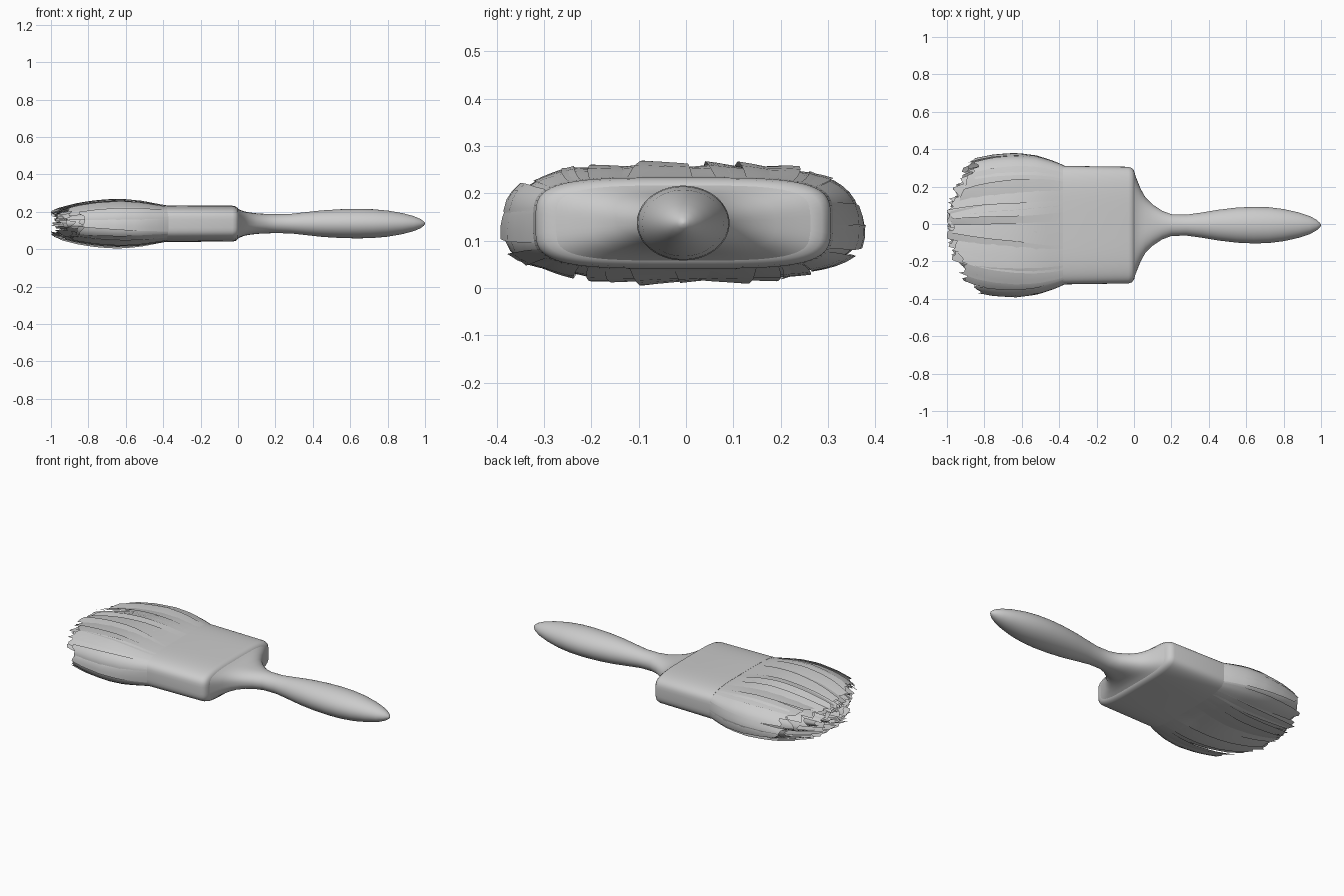
import bpy, bmesh, math, random

random.seed(4)
cube = bpy.data.objects.get("Cube")
if cube:
    bpy.data.objects.remove(cube, do_unlink=True)

CY, CZ = -0.006, 0.137

grey = bpy.data.materials.new("plain grey")
grey.use_nodes = True
colour = (0.6, 0.6, 0.6, 1)
grey.diffuse_color = colour
grey.node_tree.nodes["Principled BSDF"].inputs["Base Color"].default_value = colour


def oval(theta, w, h, n):
    """Point on a superellipse in the y-z plane."""
    c, s = math.cos(theta), math.sin(theta)
    return (math.copysign(abs(c) ** (2 / n), c) * w,
            math.copysign(abs(s) ** (2 / n), s) * h)


def finish(bm, name, angle):
    mesh = bpy.data.meshes.new(name)
    bm.to_mesh(mesh)
    bm.free()
    mesh.materials.append(grey)
    obj = bpy.data.objects.new(name, mesh)
    bpy.context.collection.objects.link(obj)
    bpy.ops.object.select_all(action="DESELECT")
    obj.select_set(True)
    bpy.context.view_layer.objects.active = obj
    bpy.ops.object.shade_smooth_by_angle(angle=math.radians(angle))
    return obj


def loft(name, sections, sides=64):
    """Skin a row of superellipse sections (x, half width, half height, power)."""
    bm = bmesh.new()
    rings = []
    for x, w, h, n in sections:
        pts = [oval(math.tau * (i + 0.5) / sides, w, h, n) for i in range(sides)]
        rings.append([bm.verts.new((x, CY + y, CZ + z)) for y, z in pts])
    for a, b in zip(rings, rings[1:]):
        for i in range(sides):
            j = (i + 1) % sides
            bm.faces.new((a[i], a[j], b[j], b[i]))
    bm.faces.new(rings[0])
    bm.faces.new(rings[-1])
    bmesh.ops.recalc_face_normals(bm, faces=bm.faces)
    return finish(bm, name, 40)


# Ferrule with a rounded shoulder
loft("ferrule", [(-0.38, 0.317, 0.098, 4), (-0.03, 0.312, 0.096, 4),
                 (-0.012, 0.306, 0.092, 4), (0, 0.293, 0.082, 4),
                 (0.006, 0.27, 0.07, 3.6)])

# Handle flaring out of the ferrule, then swelling to a grip
loft("handle", [(0, 0.285, 0.08, 3.8), (0.015, 0.245, 0.072, 3.4), (0.035, 0.195, 0.065, 3),
                (0.06, 0.15, 0.06, 2.6), (0.1, 0.11, 0.055, 2.3), (0.15, 0.077, 0.052, 2.1),
                (0.2, 0.058, 0.051, 2), (0.28, 0.056, 0.052, 2), (0.36, 0.067, 0.061, 2),
                (0.45, 0.082, 0.071, 2), (0.55, 0.094, 0.077, 2), (0.64, 0.098, 0.079, 2),
                (0.72, 0.096, 0.077, 2), (0.8, 0.086, 0.07, 2), (0.88, 0.068, 0.056, 2),
                (0.94, 0.048, 0.04, 2), (0.975, 0.029, 0.025, 2), (0.993, 0.013, 0.012, 2),
                (1.0, 0.003, 0.003, 2)])

# Bristle bulge: x, half width, half height, power
BULGE = [(-0.36, 0.312, 0.094, 4), (-0.42, 0.34, 0.103, 3.5), (-0.52, 0.372, 0.12, 3),
         (-0.63, 0.386, 0.127, 2.7), (-0.75, 0.378, 0.12, 2.6), (-0.85, 0.358, 0.105, 2.5),
         (-0.93, 0.325, 0.085, 2.4), (-1.0, 0.29, 0.065, 2.3)]


def bulge(x):
    for a, b in zip(BULGE, BULGE[1:]):
        if x >= b[0]:
            t = (a[0] - x) / (a[0] - b[0])
            return [p + (q - p) * t for p, q in zip(a[1:], b[1:])]
    return BULGE[-1][1:]


# Angles spaced evenly by arc length, so tufts have similar widths
STEPS = 1440
lengths = [0.0]
for i in range(STEPS):
    p, q = (oval(math.tau * k / STEPS, 0.386, 0.127, 2.7) for k in (i, i + 1))
    lengths.append(lengths[-1] + math.dist(p, q))


def even_angle(u):
    target = (u % 1) * lengths[-1]
    lo, hi = 0, STEPS
    while hi - lo > 1:
        mid = (lo + hi) // 2
        lo, hi = (mid, hi) if lengths[mid] <= target else (lo, mid)
    span = max(lengths[hi] - lengths[lo], 1e-9)
    return math.tau * (lo + (target - lengths[lo]) / span) / STEPS


def tuft(bm, u, width, scale, tilt, lift):
    """One thin curved strip of hair running from the ferrule to a ragged tip."""
    rows, cols = 12, 4
    mid_y = oval(even_angle(u), 0.37, 0.1, 2.6)[0] * scale
    tip = -1.0 + 0.14 * (abs(mid_y) / 0.37) ** 2 + random.uniform(0, 0.05)
    slant = random.uniform(-0.025, 0.025)
    drift = random.uniform(-0.006, 0.006)
    grid = []
    for r in range(rows + 1):
        t = r / rows
        line = []
        for c in range(cols + 1):
            s = c / cols - 0.5
            end = max(-1.0, tip + slant * s * 2 + random.uniform(-0.012, 0.012))
            x = -0.36 + (end + 0.36) * t
            w, h, n = bulge(x)
            grow = (lift + tilt * s) * min(1, t * 2)
            y, z = oval(even_angle(u + s * width * (1 - 0.25 * t * t) + drift * t),
                        w * scale + grow, h * scale + grow, n)
            line.append(bm.verts.new((x, CY + y, max(0, CZ + z))))
        grid.append(line)
    for a, b in zip(grid, grid[1:]):
        for c in range(cols):
            bm.faces.new((a[c], a[c + 1], b[c + 1], b[c]))


# Nested layers of overlapping tufts, outermost first
for name, count, scale in (("outer_bristles", 30, 1.0), ("second_bristles", 26, 0.88),
                           ("third_bristles", 20, 0.7), ("inner_bristles", 14, 0.5),
                           ("core_bristles", 8, 0.28)):
    bm = bmesh.new()
    for i in range(count):
        u = (i + random.uniform(-0.25, 0.25)) / count
        tuft(bm, u, 1.7 / count, scale, random.choice((-1, 1)) * random.uniform(0.006, 0.016),
             random.uniform(-0.006, 0.004))
    finish(bm, name, 50)
